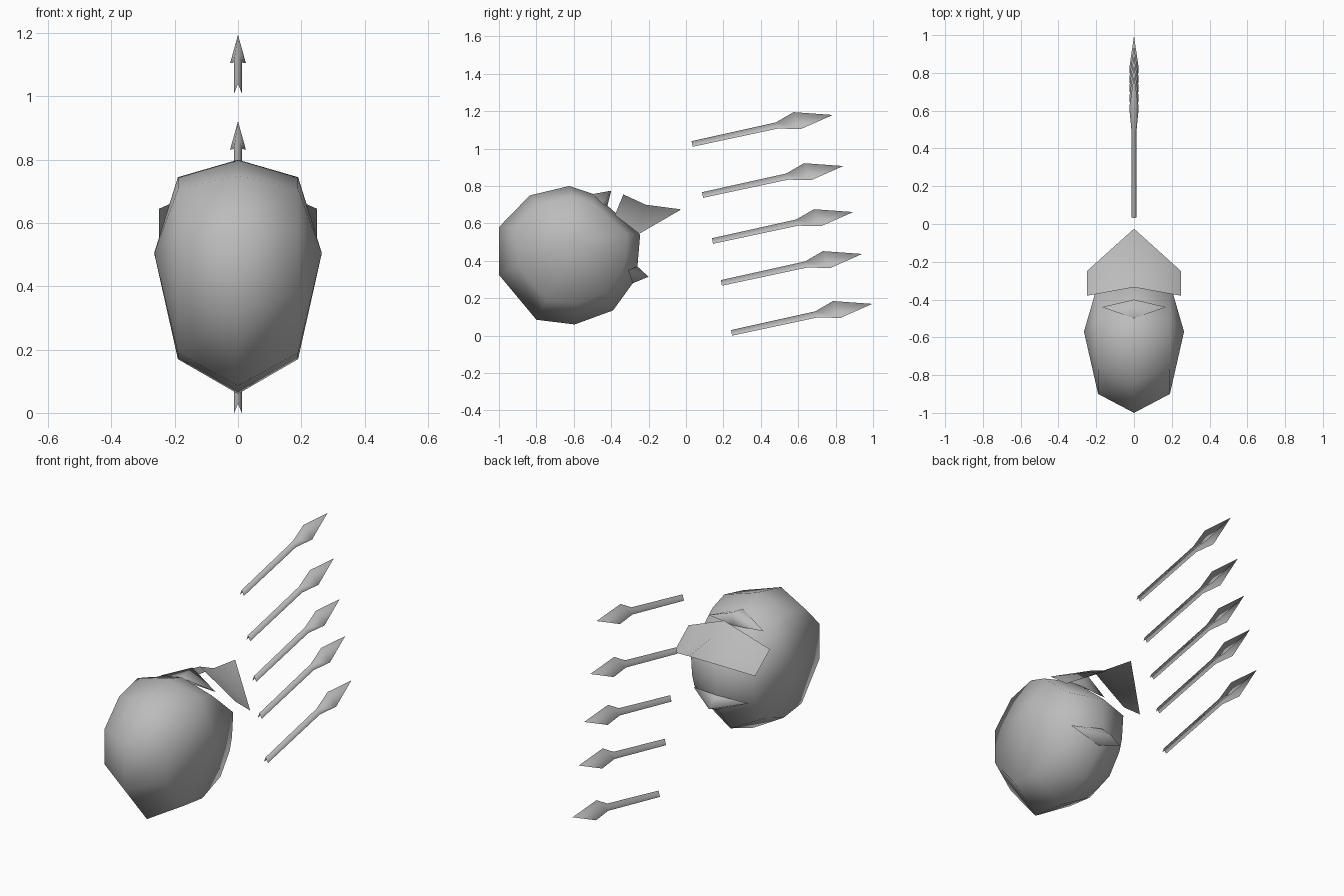
import bpy

if "Cube" in bpy.data.objects:
    bpy.data.objects.remove(bpy.data.objects["Cube"])

mat = bpy.data.materials.new("light_grey")
mat.diffuse_color = (0.5, 0.5, 0.5, 1)
mat.use_nodes = True
mat.node_tree.nodes["Principled BSDF"].inputs["Base Color"].default_value = mat.diffuse_color


def make(name, verts, faces, loc=(0, 0, 0)):
    me = bpy.data.meshes.new(name)
    me.from_pydata(verts, [], faces)
    me.materials.append(mat)
    ob = bpy.data.objects.new(name, me)
    ob.location = loc
    bpy.context.collection.objects.link(ob)
    for p in me.polygons:
        p.use_smooth = True
    return ob


# Body: side outline (y, z), a smaller ring on each side and a pole point
outline = [(-1.0, .58), (-.835, .75), (-.625, .80), (-.49, .755), (-.42, .695),
           (-.245, .54), (-.26, .365), (-.285, .28), (-.39, .135),
           (-.595, .06), (-.80, .085), (-1.0, .325)]
n = len(outline)
S, CY, CZ = .777, -.55, .553
verts = [(0, y, z) for y, z in outline]
for side in (1, -1):
    verts += [(side * .19, CY + S * (y - CY), CZ + S * (z - CZ)) for y, z in outline]
verts += [(.265, -.57, .505), (-.265, -.57, .505)]
faces = []
for i in range(n):
    j = (i + 1) % n
    faces += [(i, j, n + j, n + i), (n + i, n + j, 3 * n),
              (j, i, 2 * n + i, 2 * n + j), (2 * n + j, 2 * n + i, 3 * n + 1)]
make("body", verts, faces)

# Brow wedge standing up at the back of the crown
make("brow", [(0, -.50, .757), (0, -.40, .775), (0, -.42, .695),
              (.17, -.44, .70), (-.17, -.44, .70)],
     [(0, 3, 1), (0, 1, 4), (1, 3, 2), (1, 2, 4)])

# Lip wedge pointing backwards
make("lip", [(0, -.26, .37), (0, -.20, .315), (0, -.285, .28),
             (.17, -.31, .35), (-.17, -.31, .35)],
     [(0, 1, 3), (0, 4, 1), (1, 2, 3), (1, 4, 2)])

# Visor: folded sheet with a central ridge
make("visor", [(0, -.335, .755), (0, -.215, .70), (0, -.025, .675),
               (.25, -.25, .545), (.25, -.38, .645),
               (-.25, -.25, .545), (-.25, -.38, .645)],
     [(0, 4, 1), (1, 4, 3), (1, 3, 2), (0, 1, 6), (1, 5, 6), (1, 2, 5)])

# Arrows: open folded sheets; sections are (ridge y, z, edge y, z, half width)
sections = [(.03, 1.04, .035, 1.01, .012), (.48, 1.14, .49, 1.107, .013),
            (.575, 1.195, .615, 1.105, .025)]
av = []
for ry, rz, ey, ez, w in sections:
    av += [(0, ry, rz), (w, ey, ez), (-w, ey, ez)]
av.append((0, .785, 1.18))
af = []
for k in (0, 3):
    af += [(k, k + 1, k + 4, k + 3), (k + 2, k, k + 3, k + 5)]
af += [(6, 7, 9), (8, 6, 9)]
for k, (dy, dz) in enumerate([(0, 0), (.056, -.273), (.109, -.519),
                              (.157, -.743), (.211, -1.01)]):
    make("arrow_%d" % (k + 1), av, af, (0, dy, dz))
